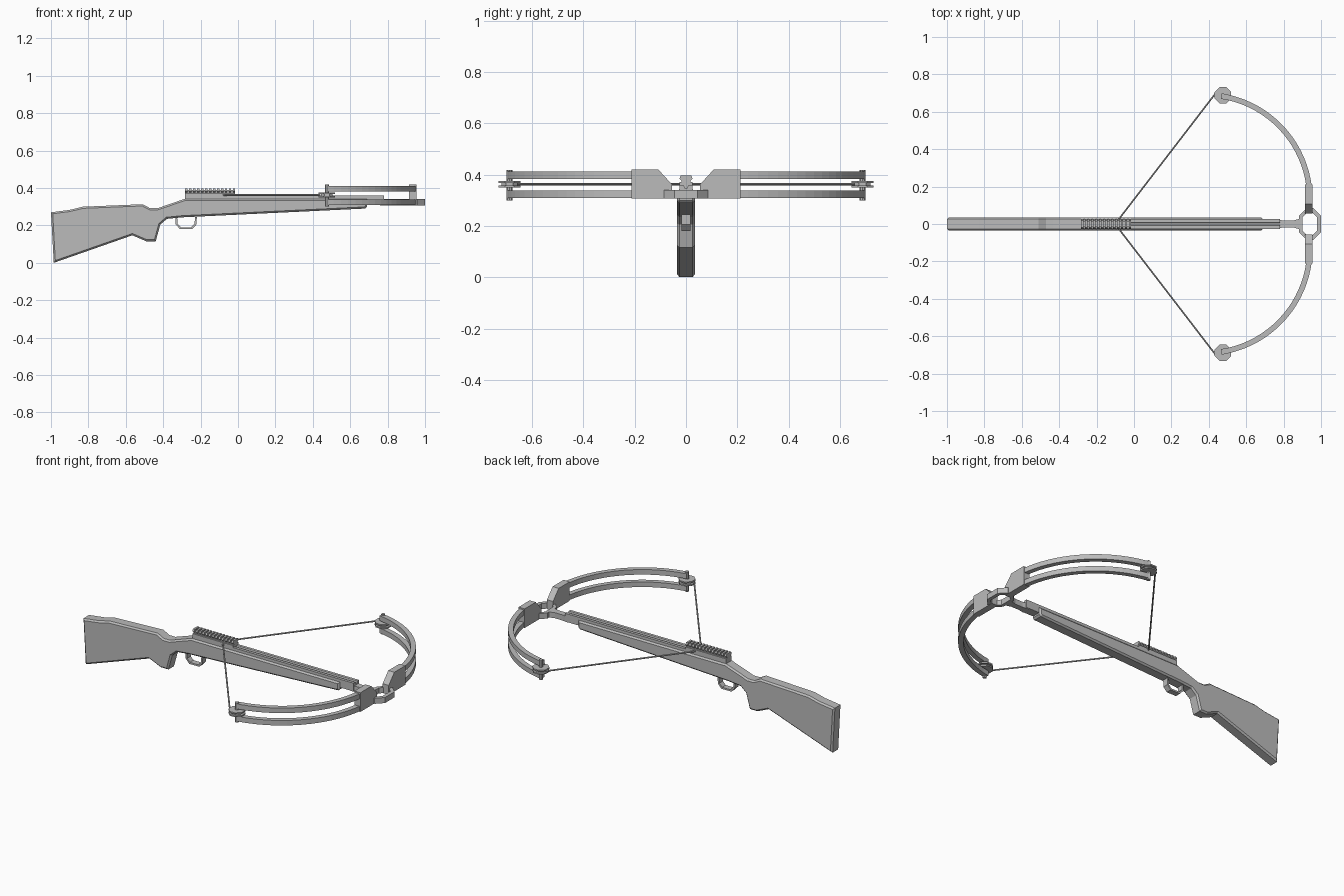
import bpy, bmesh, math
from mathutils import Vector

cube = bpy.data.objects.get("Cube")
if cube:
    bpy.data.objects.remove(cube, do_unlink=True)

GREY = (0.5, 0.5, 0.5, 1)
mat = bpy.data.materials.new("plain grey")
mat.use_nodes = True
mat.diffuse_color = GREY
bsdf = next(n for n in mat.node_tree.nodes if n.type == 'BSDF_PRINCIPLED')
bsdf.inputs["Base Color"].default_value = GREY

# Maps outline coordinates (a, b) and depth d to space, by extrusion axis
AXES = {
    'x': lambda a, b, d: (d, a, b),
    'y': lambda a, b, d: (a, d, b),
    'z': lambda a, b, d: (a, b, d),
}


def finish(name, bm):
    bmesh.ops.recalc_face_normals(bm, faces=bm.faces)
    mesh = bpy.data.meshes.new(name)
    bm.to_mesh(mesh)
    bm.free()
    mesh.materials.append(mat)
    ob = bpy.data.objects.new(name, mesh)
    bpy.context.scene.collection.objects.link(ob)
    return ob


def prism(name, outline, axis, lo, hi, chamfer=0):
    """Extrude an outline along an axis, optionally chamfering both caps."""
    bm = bmesh.new()
    put = AXES[axis]
    rings = [[bm.verts.new(put(a, b, d)) for a, b in outline] for d in (lo, hi)]
    caps = [bm.faces.new(r) for r in rings]
    n = len(outline)
    for i in range(n):
        j = (i + 1) % n
        bm.faces.new((rings[0][i], rings[0][j], rings[1][j], rings[1][i]))
    bmesh.ops.recalc_face_normals(bm, faces=bm.faces)
    if chamfer:
        edges = list({e for f in caps for e in f.edges})
        bmesh.ops.bevel(bm, geom=edges, offset=chamfer, segments=1,
                        profile=0.5, affect='EDGES')
    return finish(name, bm)


def band(name, outer, inner, axis, lo, hi, closed=False):
    """A strip with rectangular section between two matching outlines."""
    bm = bmesh.new()
    put = AXES[axis]
    secs = [[bm.verts.new(put(*p, d)) for p, d in
             ((o, lo), (o, hi), (i, hi), (i, lo))] for o, i in zip(outer, inner)]
    pairs = list(zip(secs, secs[1:]))
    if closed:
        pairs.append((secs[-1], secs[0]))
    else:
        bm.faces.new(secs[0])
        bm.faces.new(secs[-1])
    for s, t in pairs:
        for k in range(4):
            m = (k + 1) % 4
            bm.faces.new((s[k], s[m], t[m], t[k]))
    return finish(name, bm)


def box(name, x, y, z):
    return prism(name, [(x[0], y[0]), (x[1], y[0]), (x[1], y[1]), (x[0], y[1])],
                 'z', z[0], z[1])


def arc(cx, cy, r, start, end, steps):
    angles = [math.radians(start + (end - start) * i / steps) for i in range(steps + 1)]
    return [(cx + r * math.cos(t), cy + r * math.sin(t)) for t in angles]


def octagon(cx, cy, r):
    return arc(cx, cy, r, 22.5, 337.5, 7)


def rod(name, p, q, r, sides=6):
    bm = bmesh.new()
    p, q = Vector(p), Vector(q)
    bmesh.ops.create_cone(bm, cap_ends=True, segments=sides, radius1=r,
                          radius2=r, depth=(q - p).length)
    turn = (q - p).to_track_quat('Z', 'Y').to_matrix()
    bmesh.ops.transform(bm, matrix=turn.to_4x4(), verts=bm.verts)
    bmesh.ops.translate(bm, vec=(p + q) / 2, verts=bm.verts)
    return finish(name, bm)


# Stock with butt, grip and fore-end
stock = [(-1, .27), (-.985, 0), (-.565, .147), (-.49, .115), (-.44, .115),
         (-.415, .205), (-.38, .235), (-.3, .243), (.68, .29), (.69, .3),
         (.69, .342), (-.285, .342), (-.43, .292), (-.47, .292), (-.51, .313),
         (-.83, .3), (-.9, .283)]
prism("stock", stock, 'y', -.035, .035, chamfer=.009)

# Bolt track with a groove down the middle
track = [(-.026, .31), (.026, .31), (.026, .359), (.009, .359), (.005, .348),
         (-.005, .348), (-.009, .359), (-.026, .359)]
prism("bolt_track", track, 'x', -.2, .78)

# Sight rail: base, neck and cross teeth
box("sight_rail_base", (-.283, -.015), (-.026, .026), (.34, .371))
box("sight_rail_neck", (-.283, -.015), (-.017, .017), (.371, .388))
tooth = [(-.017, .376), (.017, .376), (.026, .384), (.02, .397), (-.02, .397), (-.026, .384)]
for i in range(13):
    x = -.283 + i * .0213
    prism("sight_rail_tooth", tooth, 'x', x, x + .0125)

# Trigger guard
outer = [(-.335, .24), (-.333, .205), (-.31, .18), (-.245, .18), (-.222, .205), (-.22, .245)]
inner = [(-.325, .24), (-.323, .209), (-.305, .19), (-.25, .19), (-.232, .209), (-.23, .245)]
band("trigger_guard", outer, inner, 'y', -.017, .017)

# Front bracket and foot stirrup
tail = [(.76, -.025), (.8, -.018), (.85, -.018), (.9, -.032),
        (.9, .032), (.85, .018), (.8, .018), (.76, .025)]
prism("bow_bracket", tail, 'z', .307, .34)


def cut_corner_rect(x0, x1, h, c):
    return [(x0 + c, -h), (x1 - c, -h), (x1, -h + c), (x1, h - c),
            (x1 - c, h), (x0 + c, h), (x0, h - c), (x0, -h + c)]


band("stirrup", cut_corner_rect(.883, 1, .085, .04),
     cut_corner_rect(.902, .978, .063, .026), 'z', .307, .34, closed=True)

# Bow halves, mirrored across y
for s, side in ((1, "back"), (-1, "front")):
    def flip(points):
        return [(x, s * y) for x, y in points]

    # Limb pocket
    pocket = [(.055, .306), (.212, .306), (.212, .42), (.108, .42), (.055, .362)]
    prism(side + "_limb_pocket", [(s * y, z) for y, z in pocket], 'x', .915, .955)

    # Twin limbs
    for level, z in (("lower", .308), ("upper", .382)):
        band(f"{side}_{level}_limb", flip(arc(.38, .13, .575, 7, 81, 18)),
             flip(arc(.38, .13, .546, 7, 81, 18)), 'z', z, z + .03)

    # Cam wheel: two flanges, hub and axle
    for z in (.349, .367):
        prism(side + "_cam_flange", flip(octagon(.475, .688, .047)), 'z', z, z + .008)
    prism(side + "_cam_hub", flip(octagon(.475, .688, .034)), 'z', .355, .369)
    rod(side + "_cam_axle", (.475, s * .688, .3), (.475, s * .688, .418), .011, 8)

    # Drawn string
    rod(side + "_string", (.437, s * .7, .363), (-.078, s * .03, .363), .005)

rod("string_middle", (-.078, -.032, .363), (-.078, .032, .363), .005)
